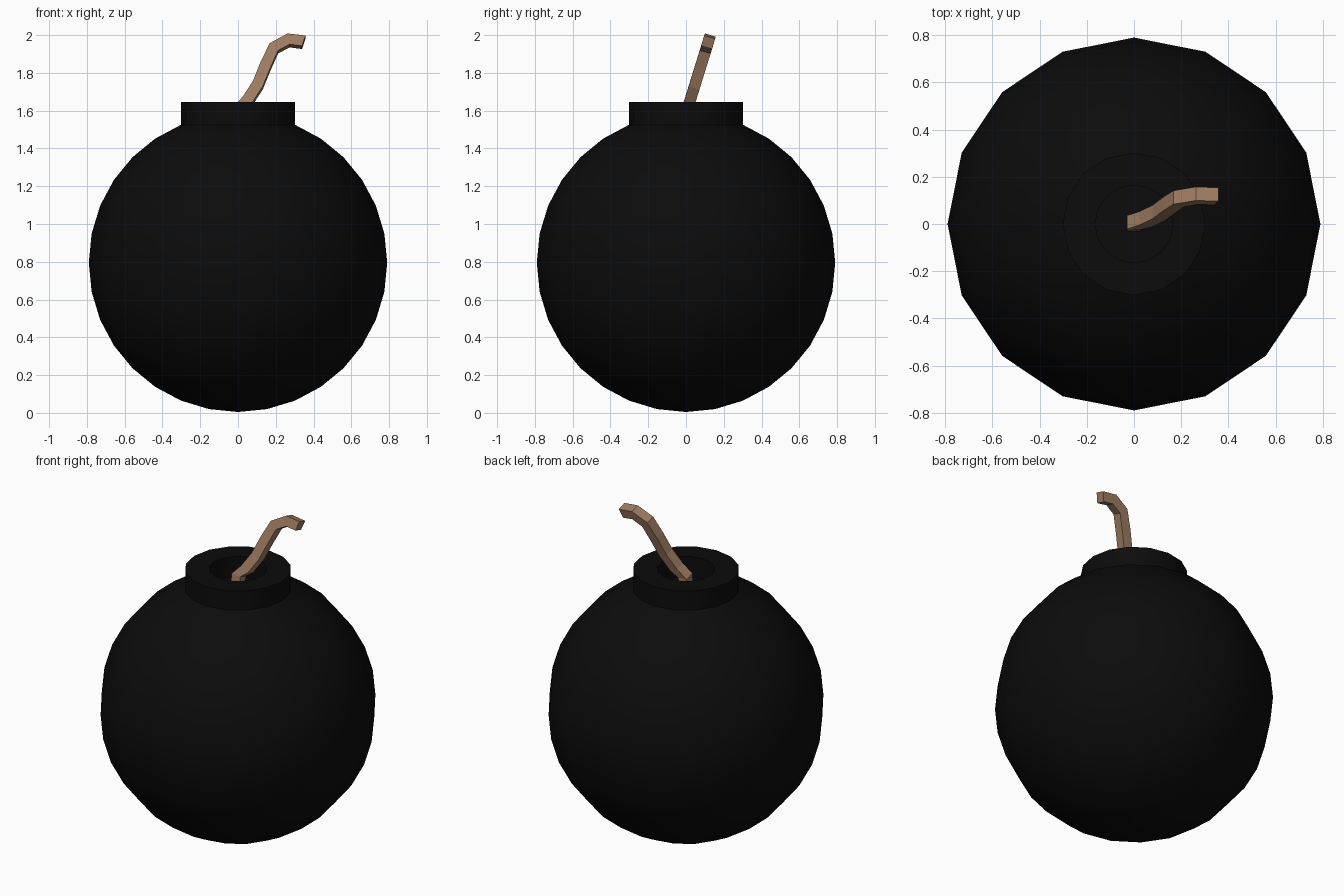
import bpy
import bmesh
import math
from mathutils import Vector

cube = bpy.data.objects.get("Cube")
if cube:
    bpy.data.objects.remove(cube, do_unlink=True)

SIDES = 16
RADIUS = 0.79
CENTRE_Z = 0.795


def make_material(name, colour):
    mat = bpy.data.materials.new(name)
    mat.use_nodes = True
    mat.diffuse_color = colour
    bsdf = mat.node_tree.nodes["Principled BSDF"]
    bsdf.inputs["Base Color"].default_value = colour
    bsdf.inputs["Roughness"].default_value = 0.8
    return mat


def skin(name, rings, mat):
    """Join equal rings of points with quads and close both ends."""
    bm = bmesh.new()
    loops = [[bm.verts.new(p) for p in ring] for ring in rings]
    n = len(loops[0])
    for a, b in zip(loops, loops[1:]):
        for i in range(n):
            j = (i + 1) % n
            bm.faces.new((a[i], a[j], b[j], b[i]))
    bm.faces.new(loops[0][::-1])
    bm.faces.new(loops[-1])
    bmesh.ops.recalc_face_normals(bm, faces=bm.faces)
    mesh = bpy.data.meshes.new(name)
    bm.to_mesh(mesh)
    bm.free()
    mesh.materials.append(mat)
    obj = bpy.data.objects.new(name, mesh)
    bpy.context.collection.objects.link(obj)
    return obj


def circle(r, z):
    angles = [math.tau * i / SIDES for i in range(SIDES)]
    return [(r * math.cos(a), r * math.sin(a), z) for a in angles]


black = make_material("matte black", (0.0035, 0.0035, 0.0035, 1))
brown = make_material("fuse brown", (0.35, 0.205, 0.122, 1))

# Round body: sphere rings from the bottom up to the neck
profile = [(0.004, CENTRE_Z - RADIUS)]
for k in range(1, 15):
    a = math.pi * k / 16
    profile.append((RADIUS * math.sin(a), CENTRE_Z - RADIUS * math.cos(a)))

# Neck collar with a round recess for the fuse
neck_r = profile[-1][0]
profile += [(neck_r, 1.645), (0.165, 1.645), (0.165, 1.52)]
body = skin("bomb_body", [circle(r, z) for r, z in profile], black)
body.select_set(True)
bpy.context.view_layer.objects.active = body
bpy.ops.object.shade_smooth_by_angle(angle=math.radians(35))
body.select_set(False)

# Fuse: a square section swept along a curve in a plane tilted to the back
HALF = 0.03
path = [(0.0, 1.52, 0), (0.0, 1.605, 5), (0.05, 1.65, 30), (0.105, 1.735, 28),
        (0.147, 1.838, 24), (0.19, 1.93, 42), (0.268, 1.972, 80),
        (0.348, 1.962, 108)]
across = Vector((0, 0.96, -0.28))
up = Vector((0, 0.28, 0.96))
rings = []
for x, z, lean in path:
    a = math.radians(lean)
    side = Vector((math.cos(a), 0, 0)) - up * math.sin(a)
    centre = Vector((x, max(0.0, (z - 1.6) * 0.31 + 0.005), z))
    rings.append([centre + side * sx * HALF + across * sy * HALF
                  for sx, sy in ((-1, -1), (1, -1), (1, 1), (-1, 1))])
skin("fuse", rings, brown)
